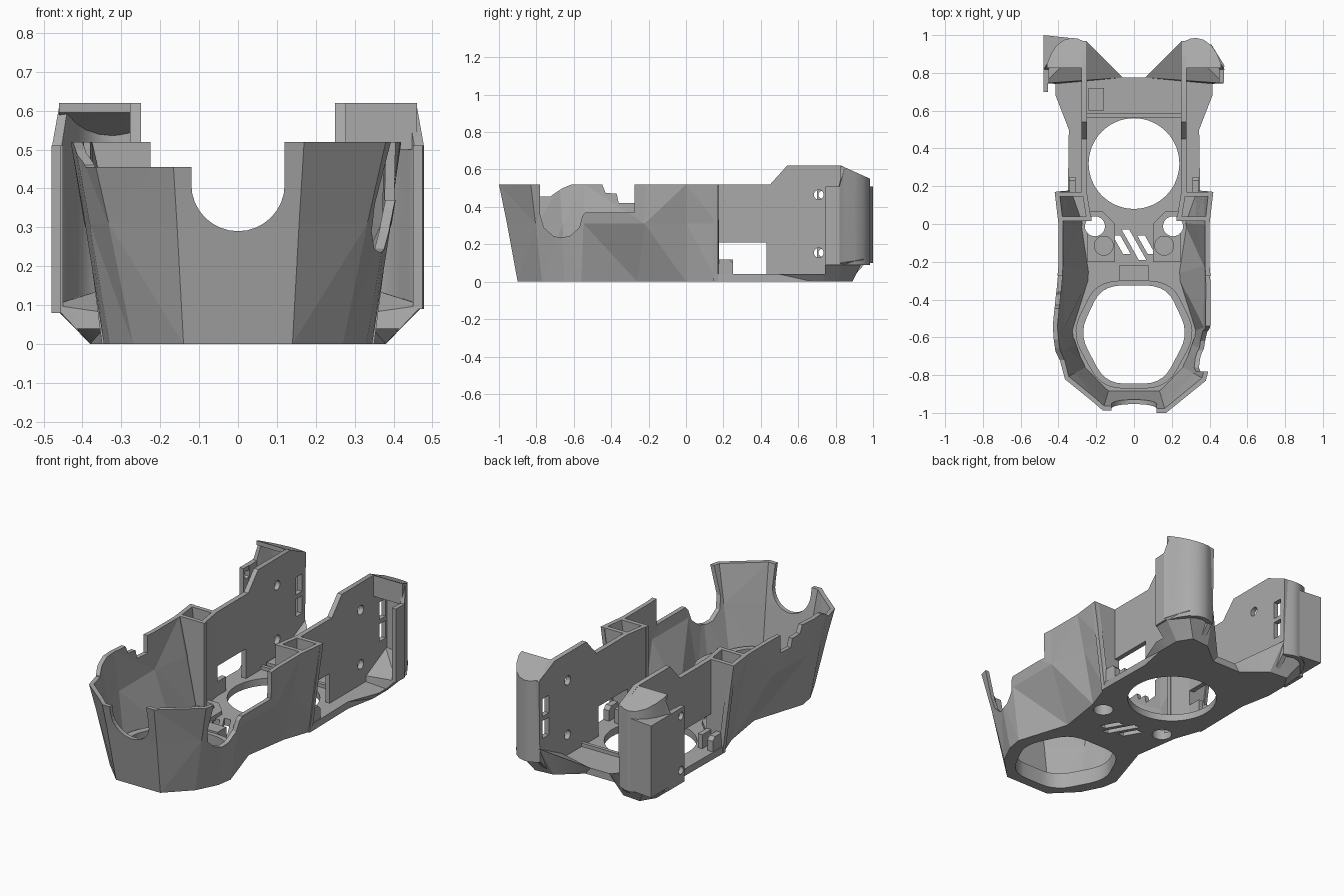
import bpy, bmesh, math
from mathutils import Vector

cube = bpy.data.objects.get("Cube")
if cube:
    bpy.data.objects.remove(cube, do_unlink=True)

grey = bpy.data.materials.new("plain grey")
grey.use_nodes = True
grey.diffuse_color = (0.4, 0.4, 0.4, 1)
grey.node_tree.nodes["Principled BSDF"].inputs["Base Color"].default_value = (0.4, 0.4, 0.4, 1)


def skin(name, rings):
    """Closed solid joining equal rings of 3D points, capped at both ends."""
    bm = bmesh.new()
    rows = [[bm.verts.new(p) for p in ring] for ring in rings]
    n = len(rows[0])
    for a, b in zip(rows, rows[1:]):
        for i in range(n):
            j = (i + 1) % n
            bm.faces.new((a[i], a[j], b[j], b[i]))
    bm.faces.new(rows[0])
    bm.faces.new(rows[-1])
    bmesh.ops.triangulate(bm, faces=[f for f in bm.faces])
    bmesh.ops.recalc_face_normals(bm, faces=bm.faces)
    mesh = bpy.data.meshes.new(name)
    bm.to_mesh(mesh)
    bm.free()
    mesh.materials.append(grey)
    obj = bpy.data.objects.new(name, mesh)
    bpy.context.collection.objects.link(obj)
    return obj


def prism(name, outline, a, b, axis="z"):
    """Outline pushed from a to b along an axis."""
    place = {"x": lambda p, t: (t, p[0], p[1]),
             "y": lambda p, t: (p[0], t, p[1]),
             "z": lambda p, t: (p[0], p[1], t)}[axis]
    return skin(name, [[place(p, t) for p in outline] for t in (a, b)])


def box(name, x0, x1, y0, y1, z0, z1):
    return prism(name, [(x0, y0), (x1, y0), (x1, y1), (x0, y1)], z0, z1)


def circle(cx, cy, r, n=32):
    return [(cx + r * math.cos(2 * math.pi * i / n), cy + r * math.sin(2 * math.pi * i / n))
            for i in range(n)]


def cut(obj, *cutters):
    for c in cutters:
        c.hide_render = True
        mod = obj.modifiers.new("cut", "BOOLEAN")
        mod.operation, mod.solver, mod.object = "DIFFERENCE", "EXACT", c
        bpy.context.view_layer.objects.active = obj
        bpy.ops.object.modifier_apply(modifier=mod.name)
        bpy.data.objects.remove(c, do_unlink=True)


def mirrored(half):
    """Full outline from its +x half, listed front to back."""
    return [(-x, y) for x, y in reversed(half)] + list(half)


def inset(path, d):
    """Open path moved to its left by d."""
    out = []
    for i, p in enumerate(path):
        t = Vector(path[min(i + 1, len(path) - 1)]) - Vector(path[max(i - 1, 0)])
        t.normalize()
        out.append((p[0] - t.y * d, p[1] + t.x * d))
    return out


def lerp(a, b, k):
    return [p + (q - p) * k for p, q in zip(a, b)]


def rounded(points, steps=5, k=0.3):
    """Closed outline with softened corners."""
    out = []
    for i, p in enumerate(points):
        a, b = lerp(p, points[i - 1], k), lerp(p, points[(i + 1) % len(points)], k)
        for s in range(steps + 1):
            t = s / steps
            out.append(lerp(lerp(a, p, t), lerp(p, b, t), t))
    return out


def ear_top(y):
    """Height of the sloped ear cap."""
    return .62 - max(0, y - .83) * .45


# Front bowl: flaring faceted shell, open at the top and rear
top = mirrored([(.17, -1), (.38, -.83), (.42, -.68), (.43, -.54), (.40, -.22), (.40, 0), (.42, .17)])
low = mirrored([(.14, -.9), (.27, -.77), (.33, -.65), (.345, -.56), (.25, -.26), (.29, 0), (.35, .17)])
mid = [lerp(a, b, .97 if a[1] == -.26 else .57) for a, b in zip(low, top)]
layers = [(low, 0), (mid, .31), (top, .52)]
inner = [(inset(path, .025), z) for path, z in reversed(layers)]
bowl = skin("front_bowl", [[(*path[i], z) for path, z in layers + inner] for i in range(len(top))])

# Rim cutouts at the front and on each side
cut(bowl,
    prism("front_notch", [(-.12, .7), (-.12, .41)] +
          [(-.12 * math.cos(a * math.pi / 16), .41 - .12 * math.sin(a * math.pi / 16)) for a in range(1, 16)] +
          [(.12, .41), (.12, .7)], -1.2, -.7, "y"),
    box("low_front_rim", -.6, -.02, -1.2, -.72, .455, .7),
    prism("left_notch", [(-.78, .7), (-.78, .36), (-.76, .29), (-.71, .245), (-.67, .235), (-.62, .245),
                         (-.57, .29), (-.555, .35), (-.54, .37), (-.275, .37), (-.275, .7)], .2, .6, "x"),
    prism("right_notch", [(-.8, .7), (-.8, .455), (-.72, .46), (-.66, .5), (-.6, .525), (-.45, .525),
                          (-.43, .475), (-.37, .47), (-.36, .42), (-.275, .42), (-.275, .7)], -.6, -.2, "x"))

# Floor plate with flared rear edge
front_half = [(.14, -.89), (.26, -.77), (.335, -.56), (.24, -.26), (.28, 0), (.35, .17), (.345, .5)]
floor_low = mirrored(front_half + [(.38, .68), (.38, .775)])
floor_top = mirrored(front_half + [(.415, .68), (.415, .775)])
floor = skin("floor", [[(*p, 0) for p in floor_low], [(*p, .04) for p in floor_top]])
hexagon = [(-.15, -.845), (.15, -.845), (.29, -.58), (.17, -.325), (-.17, -.325), (-.29, -.58)]
opening = rounded(hexagon, k=.33)
cut(floor, prism("round_opening", circle(0, .32, .24, 64), -.1, .2),
    prism("front_opening", opening, -.1, .2))

# Raised collar around the front opening
rim = [(x * 1.15, -.585 + (y + .585) * 1.1) for x, y in opening]
collar = prism("opening_collar", rim, .01, .09)
cut(collar, prism("collar_bore", opening, -.1, .3))

# Slanted vents in the floor
for x, reach in ((-.065, .6), (0, 1), (.065, .6)):
    dx, dy = .045 * reach, .08 * reach
    cut(floor, prism("vent", [(x - dx - .02, dy - .11), (x - dx + .02, dy - .11),
                              (x + dx + .02, -.11 - dy), (x + dx - .02, -.11 - dy)], -.1, .2))

# Small floor fittings
box("cross_rib", -.25, .25, .565, .585, .03, .06)
box("sensor_block", -.24, -.16, .6, .72, .03, .07)
box("bridge_block", -.08, .08, -.3, -.22, .03, .1)

for s, side in ((1, "left"), (-1, "right")):
    def flip(points):
        return [(s * p[0], *p[1:]) for p in points]

    # Screw pad with a through hole and a blind one
    pad = prism(side + "_pad", flip([(.1, -.2), (.25, -.2), (.25, .07), (.17, .07), (.1, 0)]), .03, .06)
    cut(pad, prism("blind_hole", circle(s * .16, -.115, .05), .045, .2))
    for part in (pad, floor):
        cut(part, prism("screw_hole", circle(s * .207, -.012, .053), -.1, .2))

    # Tall inner wall with a window and two screw holes
    wall = prism(side + "_wall", [(.15, .01), (.88, .01), (.96, .1), (.97, .555), (.83, .62), (.54, .62),
                                  (.45, .52), (.15, .52)], s * .25, s * .278, "x")
    cut(wall, prism("window", [(.17, .12), (.25, .12), (.25, .04), (.43, .04), (.43, .21), (.17, .21)],
                    s * .2, s * .4, "x"),
        *[prism("wall_hole", circle(.71, z, .026), s * .2, s * .4, "x") for z in (.465, .155)])

    # Plates closing the pocket between bowl and wall
    prism(side + "_pocket_rear", flip([(.25, 0), (.35, 0), (.418, .52), (.25, .52)]), .145, .17, "y")
    prism(side + "_pocket_front", flip([(.225, .02), (.285, .02), (.39, .52), (.225, .52)]), .015, .04, "y")
    prism(side + "_pocket_inner", flip([(.225, .015), (.25, .17), (.275, .17), (.25, .015)]), .02, .52)
    prism(side + "_tab", [(.16, .03), (.25, .03), (.25, .1), (.23, .12), (.16, .12)],
          s * .31, s * .345, "x")

    # Rear ear: curved shell returning outwards from the wall
    plan = [(.25, .96), (.30, .982), (.33, .985), (.37, .975), (.41, .945), (.44, .9), (.46, .85),
            (.478, .82), (.475, .745)]
    sections = []
    for p, q in zip(plan, inset(plan, -.025)):
        h = .51 if p[0] > .47 else ear_top(p[1])
        sections.append(flip([(*p, .09), (*p, h), (*q, h), (*q, .09)]))
    skin(side + "_ear_shell", sections)
    cut(wall, *[box("wall_slot", *sorted((s * .2, s * .3)), .88, .935, z, z + .1) for z in (.22, .345)])

    # Sloped cap roofing the ear
    cap_plan = flip(plan[:7] + [(.46, .825), (.255, .825)])
    skin(side + "_ear_cap", [[(x, y, ear_top(y) - drop) for x, y in cap_plan] for drop in (.025, 0)])

    # Chamfered foot under the ear, rising from the floor
    foot_low = [(.08, .765), (.22, .88), (.33, .89), (.38, .81), (.38, .74)]
    foot_top = [(.06, .775, .04), (.25, .965, .17), (.41, .95, .12), (.478, .84, .1), (.474, .745, .1)]
    skin(side + "_ear_foot", [flip([(*p, 0) for p in foot_low]), flip(foot_top)])

# Front lip of the left ear
box("left_ear_lip", .275, .46, .825, .845, .5, .61)

# Corner guard and drilled lug on the right ear
prism("right_corner_guard", [(-.48, 1), (-.34, .985), (-.41, .94), (-.455, .84), (-.48, .84)], .1, .51)
lug = prism("right_lug", [(.7, .08), (.85, .08), (.85, .51), (.7, .51)], -.48, -.455, "x")
cut(lug, *[prism("lug_hole", circle(.73, z, .022), -.6, -.4, "x") for z in (.465, .155)])

# Softened curves everywhere but the faceted bowl
for obj in bpy.context.scene.objects:
    obj.select_set(obj.type == "MESH" and obj != bowl)
bpy.context.view_layer.objects.active = floor
bpy.ops.object.shade_smooth_by_angle(angle=math.radians(25))
